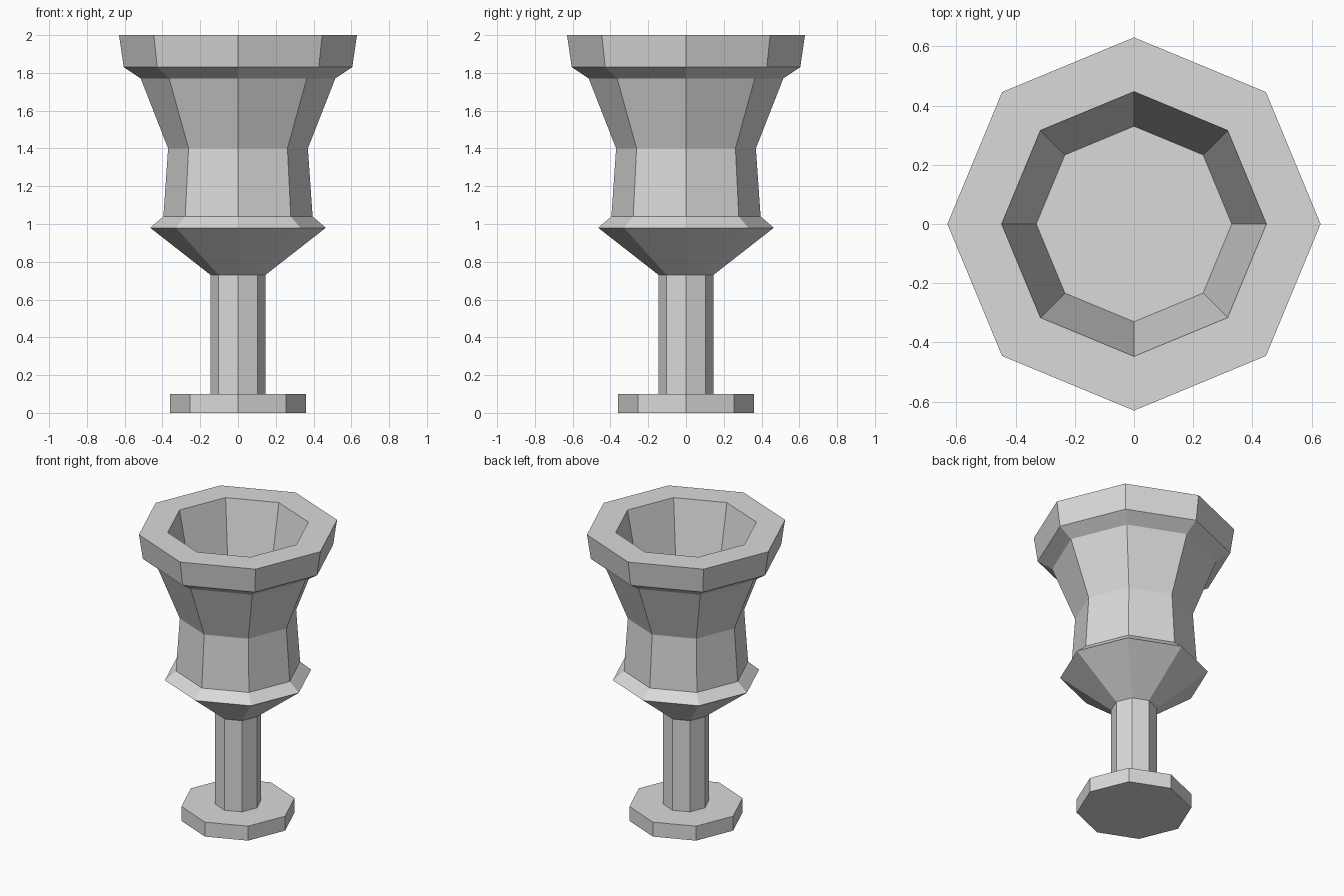
import bpy
import bmesh
from math import cos, sin, tau

SIDES = 8

cube = bpy.data.objects.get("Cube")
if cube:
    bpy.data.objects.remove(cube, do_unlink=True)

# Single plain grey material
grey = bpy.data.materials.new("light_grey")
grey.use_nodes = True
colour = (0.7, 0.7, 0.7, 1)
grey.diffuse_color = colour
grey.node_tree.nodes["Principled BSDF"].inputs["Base Color"].default_value = colour


def lathe(name, profile, cap_start=False, cap_end=False):
    """Turn a (radius, height) profile into a flat-sided octagonal part."""
    bm = bmesh.new()
    rings = []
    for radius, z in profile:
        rings.append([bm.verts.new((radius * cos(tau * i / SIDES),
                                    radius * sin(tau * i / SIDES), z))
                      for i in range(SIDES)])
    for low, high in zip(rings, rings[1:]):
        for i in range(SIDES):
            j = (i + 1) % SIDES
            bm.faces.new((low[i], low[j], high[j], high[i]))
    if cap_start:
        bm.faces.new(rings[0][::-1])
    if cap_end:
        bm.faces.new(rings[-1])
    mesh = bpy.data.meshes.new(name)
    bm.to_mesh(mesh)
    bm.free()
    mesh.materials.append(grey)
    obj = bpy.data.objects.new(name, mesh)
    bpy.context.collection.objects.link(obj)
    return obj


# Foot plate, its top running in to the stem
lathe("base", [(0.36, 0), (0.36, 0.10), (0.145, 0.10)], cap_start=True)

# Straight stem
lathe("stem", [(0.145, 0.10), (0.145, 0.73)])

# Flared cup: collar, waist, thick rim, then the hollow down to its floor
lathe("cup", [
    (0.145, 0.73), (0.465, 0.98), (0.395, 1.04), (0.37, 1.40),
    (0.515, 1.77), (0.605, 1.83), (0.63, 2.0),
    (0.447, 2.0), (0.33, 1.40),
], cap_end=True)
